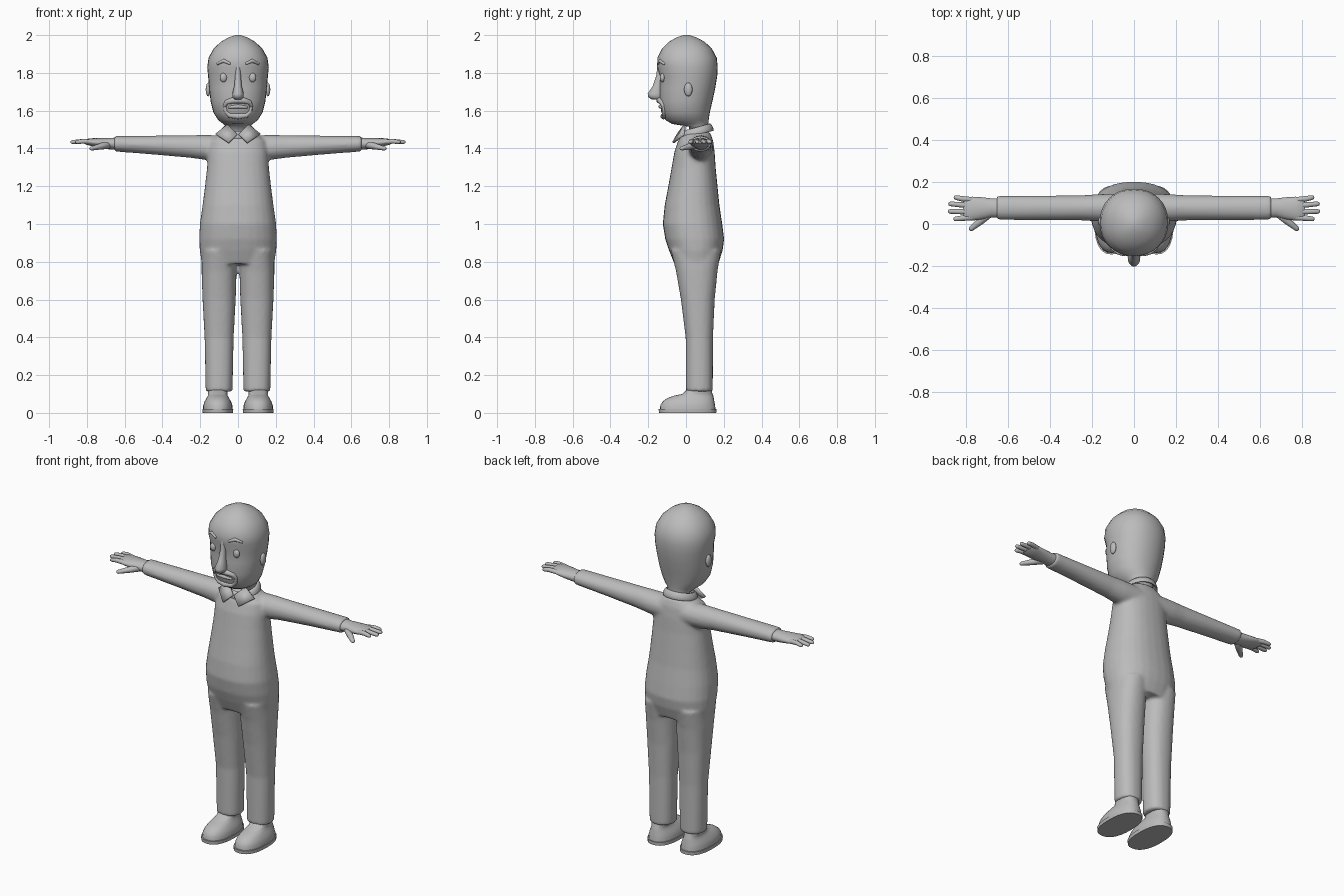
import bpy, bmesh, math
from mathutils import Vector

if "Cube" in bpy.data.objects:
    bpy.data.objects.remove(bpy.data.objects["Cube"])

grey = bpy.data.materials.new("plain grey")
grey.diffuse_color = (0.5, 0.5, 0.5, 1)
grey.use_nodes = True
grey.node_tree.nodes["Principled BSDF"].inputs["Base Color"].default_value = grey.diffuse_color


def finish(name, bm, angle=50):
    bmesh.ops.recalc_face_normals(bm, faces=bm.faces)
    me = bpy.data.meshes.new(name)
    bm.to_mesh(me)
    bm.free()
    ob = bpy.data.objects.new(name, me)
    bpy.context.collection.objects.link(ob)
    me.materials.append(grey)
    bpy.ops.object.select_all(action='DESELECT')
    ob.select_set(True)
    bpy.context.view_layer.objects.active = ob
    bpy.ops.object.shade_smooth_by_angle(angle=math.radians(angle))
    return ob


def loft(bm, rings, n=28, power=2.0):
    """Skin rings given as (centre, half axis u, half axis v)."""
    loops = []
    for c, u, v in rings:
        loop = []
        for i in range(n):
            a = 2 * math.pi * i / n
            ca, sa = math.cos(a), math.sin(a)
            p = math.copysign(abs(ca) ** (2 / power), ca)
            q = math.copysign(abs(sa) ** (2 / power), sa)
            loop.append(bm.verts.new(Vector(c) + Vector(u) * p + Vector(v) * q))
        loops.append(loop)
    for a, b in zip(loops, loops[1:]):
        for i in range(n):
            j = (i + 1) % n
            bm.faces.new((a[i], a[j], b[j], b[i]))
    bm.faces.new(loops[0])
    bm.faces.new(loops[-1])


def upright(bm, rows, cx=0, **kw):
    """Skin rows of (z, half width, front y, back y)."""
    loft(bm, [((cx, (f + b) / 2, z), (w, 0, 0), (0, (b - f) / 2, 0))
              for z, w, f, b in rows], **kw)


def tube(bm, pts, radii, flat=1.0, n=12):
    """Rounded tube along points; flat scales its upward thickness."""
    pts = [Vector(p) for p in pts]
    rings = []
    for i, p in enumerate(pts):
        t = (pts[min(i + 1, len(pts) - 1)] - pts[max(i - 1, 0)]).normalized()
        u = t.cross(Vector((0, 0, 1))).normalized()
        v = u.cross(t)
        r = radii[i]
        ball = [(1, 0.0)]
        if i == 0:
            ball = [(0.2, -0.98), (0.7, -0.71), (1, 0.0)]
        elif i == len(pts) - 1:
            ball = [(1, 0.0), (0.7, 0.71), (0.2, 0.98)]
        rings += [(p + t * r * d, u * r * k, v * r * k * flat) for k, d in ball]
    loft(bm, rings, n)


def ellipsoid(name, loc, size):
    bm = bmesh.new()
    bmesh.ops.create_uvsphere(bm, u_segments=20, v_segments=12, radius=1)
    bmesh.ops.scale(bm, vec=size, verts=bm.verts)
    bmesh.ops.translate(bm, vec=loc, verts=bm.verts)
    return finish(name, bm)


# Head and neck
HEAD = [(1.47, .062, .02, .12), (1.515, .064, .015, .118), (1.53, .078, -.075, .118),
        (1.55, .105, -.108, .12), (1.59, .13, -.13, .126), (1.65, .145, -.14, .14),
        (1.72, .153, -.14, .155), (1.78, .158, -.138, .165), (1.83, .163, -.152, .168),
        (1.88, .156, -.152, .163), (1.93, .128, -.126, .136), (1.965, .09, -.09, .098),
        (1.988, .05, -.05, .055), (2.0, .015, -.015, .018)]
bm = bmesh.new()
upright(bm, HEAD, n=32, power=2.15)
finish("head", bm, 80)


def face_y(x, z):
    """Front surface of the head at a given x and z."""
    for a, b in zip(HEAD, HEAD[1:]):
        if a[0] <= z <= b[0]:
            t = (z - a[0]) / (b[0] - a[0])
            w, f, k = (a[i] + (b[i] - a[i]) * t for i in (1, 2, 3))
            return (f + k) / 2 - (k - f) / 2 * (1 - min(1, abs(x) / w) ** 2.15) ** (1 / 2.15)


def face_tube(name, pts, radii, flat=1.0):
    bm = bmesh.new()
    tube(bm, [(x, face_y(x, z), z) for x, z in pts], radii, flat)
    finish(name, bm)


# Nose, moustache, beard and lips
bm = bmesh.new()
upright(bm, [(1.85, .012, -.152, -.12), (1.79, .015, -.156, -.12), (1.73, .02, -.176, -.12),
             (1.69, .03, -.203, -.12), (1.672, .03, -.2, -.12), (1.658, .017, -.18, -.12)], n=16)
finish("nose", bm, 80)
face_tube("moustache", [(-.07, 1.625), (-.06, 1.645), (-.03, 1.653), (0, 1.655), (.03, 1.653),
                        (.06, 1.645), (.07, 1.625)], [.01, .013, .016, .017, .016, .013, .01])
face_tube("lips", [(-.045, 1.618), (0, 1.622), (.045, 1.618)], [.007, .011, .007])
face_tube("chin_beard", [(-.07, 1.625), (-.066, 1.595), (-.045, 1.575), (0, 1.57), (.045, 1.575),
                         (.066, 1.595), (.07, 1.625)], [.009, .01, .013, .016, .013, .01, .009])

# Torso, arms and legs blended into one clothed body
bm = bmesh.new()
upright(bm, [(.79, .192, -.062, .172), (.86, .203, -.09, .194), (.92, .206, -.11, .202),
             (1.0, .202, -.123, .192), (1.1, .188, -.113, .177), (1.2, .175, -.094, .167),
             (1.3, .164, -.076, .157), (1.38, .16, -.062, .152), (1.44, .15, -.042, .144),
             (1.475, .1, -.02, .132), (1.49, .08, 0, .12)], power=2.3)
for s in (-1, 1):
    upright(bm, [(.112, .071, .0, .142), (.4, .077, -.002, .143), (.6, .088, -.027, .152),
                 (.75, .093, -.053, .167), (.86, .092, -.08, .185)], cx=s * .1, power=2.3)
    loft(bm, [((s * x, .077, z), (0, ry, 0), (0, 0, rz)) for x, z, ry, rz in
              ((.03, 1.40, .07, .068), (.17, 1.405, .065, .066), (.25, 1.41, .06, .06),
               (.45, 1.418, .058, .05), (.655, 1.425, .057, .041))])
body = finish("clothed_body", bm)
mod = body.modifiers.new("blend", 'REMESH')
mod.mode, mod.voxel_size, mod.use_smooth_shade = 'VOXEL', .01, True
mod = body.modifiers.new("soften", 'SMOOTH')
mod.factor, mod.iterations = .5, 5

# Collar band, low at the front and high at the back
bm = bmesh.new()
rings = []
for i in range(33):
    a = 2 * math.pi * i / 32
    d = Vector((math.sin(a), -math.cos(a), 0))
    c = Vector((.084 * d.x, .052 + .082 * d.y, 1.492 + .02 * d.y))
    rings.append((c, d * .009, Vector((0, 0, .02)) - d * .008))
loft(bm, rings, 10)
finish("collar_band", bm)

for s, side in ((-1, "right"), (1, "left")):
    # Collar flap
    bm = bmesh.new()
    bm.faces.new([bm.verts.new((s * x, y, z)) for x, y, z in
                  ((.004, -.043, 1.475), (.05, -.068, 1.43), (.118, -.012, 1.475),
                   (.055, -.006, 1.525))])
    flap = finish(side + "_collar_flap", bm)
    mod = flap.modifiers.new("thickness", 'SOLIDIFY')
    mod.thickness, mod.offset = .012, 0

    # Eye, brow and ear
    ellipsoid(side + "_eye", (s * .077, face_y(.077, 1.775) - .002, 1.775), (.019, .014, .024))
    face_tube(side + "_eyebrow", [(s * .045, 1.85), (s * .075, 1.864), (s * .108, 1.848)],
              [.007, .01, .006])
    ellipsoid(side + "_ear", (s * .158, .012, 1.712), (.013, .022, .036))

    # Hand with four fingers and a thumb
    bm = bmesh.new()
    loft(bm, [((s * x, y, z), (0, ry, 0), (0, 0, rz)) for x, y, z, ry, rz in
              ((.64, .077, 1.425, .046, .033), (.68, .077, 1.425, .045, .03),
               (.72, .075, 1.428, .052, .027), (.77, .073, 1.433, .057, .021),
               (.805, .072, 1.435, .054, .015), (.815, .072, 1.435, .042, .008))], 20)
    for y0, y1, tip in ((.115, .126, .848), (.086, .096, .874), (.058, .06, .876), (.031, .024, .85)):
        tube(bm, [(s * .77, y0, 1.434), (s * .82, (y0 + y1) / 2, 1.438), (s * tip, y1, 1.434)],
             [.013, .013, .011], .95)
    tube(bm, [(s * .69, .055, 1.42), (s * .73, .015, 1.41), (s * .775, -.022, 1.4)],
         [.025, .018, .012], .9)
    finish(side + "_hand", bm)

    # Shoe and its sole
    bm = bmesh.new()
    upright(bm, [(.018, .078, -.138, .156), (.04, .077, -.136, .154), (.06, .07, -.124, .15),
                 (.078, .06, -.1, .147), (.092, .052, -.06, .144), (.1, .05, -.02, .14),
                 (.13, .055, .012, .134)], cx=s * .107, power=2.3)
    finish(side + "_shoe", bm, 70)
    bm = bmesh.new()
    upright(bm, [(0, .081, -.143, .16), (.02, .082, -.145, .161)], cx=s * .107, power=2.4)
    finish(side + "_sole", bm)
